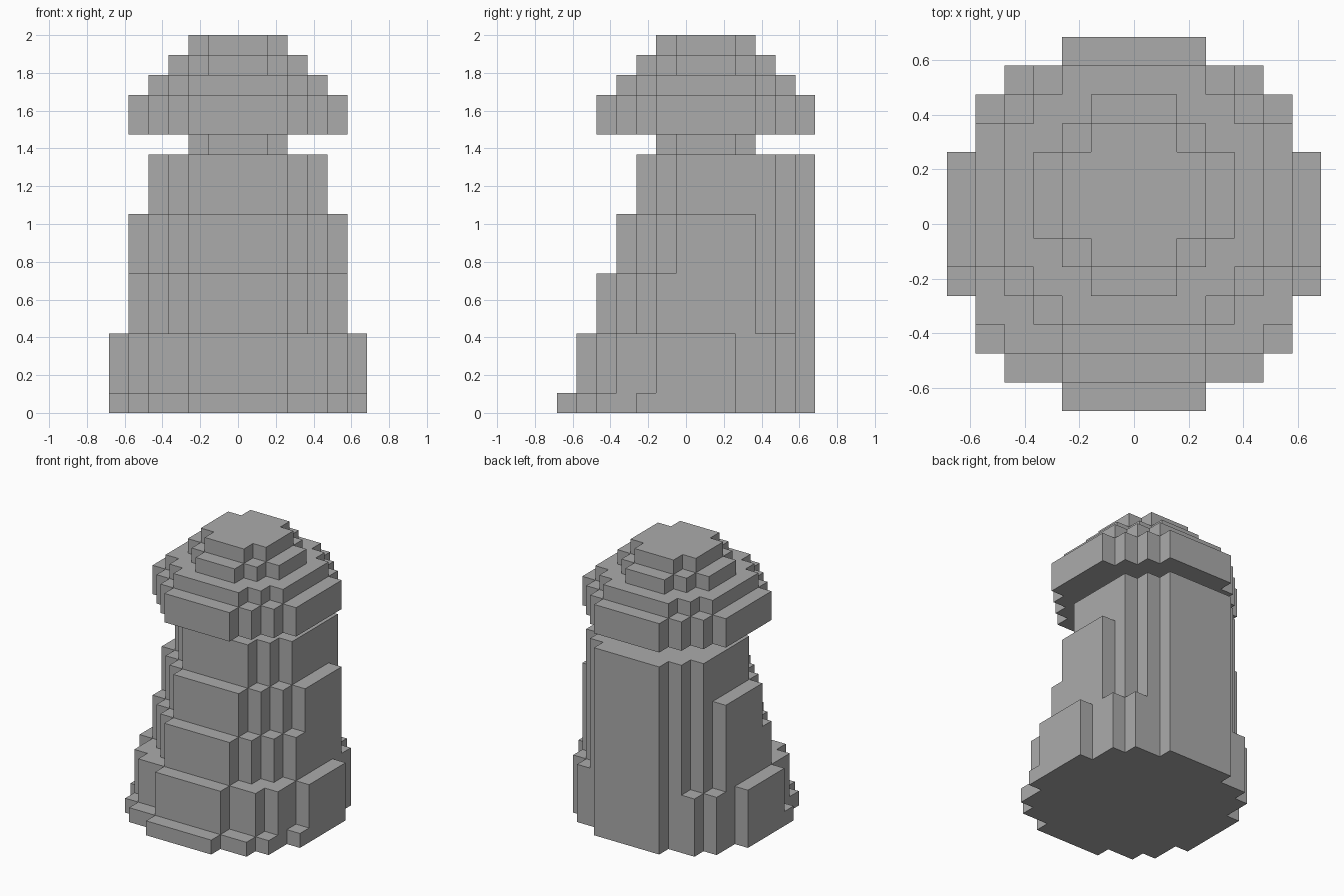
import bpy, bmesh

cube = bpy.data.objects.get("Cube")
if cube:
    bpy.data.objects.remove(cube, do_unlink=True)

U = 2 / 19  # one block

stone = bpy.data.materials.new("grey_stone")
stone.use_nodes = True
GREY = (0.41, 0.41, 0.41, 1)
stone.diffuse_color = GREY
stone.node_tree.nodes["Principled BSDF"].inputs["Base Color"].default_value = GREY

# Stepped round outlines by diameter in blocks: (half width, reach from centre)
DISC = {
    13: [(2.5, 6.5), (4.5, 5.5), (5.5, 4.5), (6.5, 2.5)],
    11: [(2.5, 5.5), (3.5, 4.5), (4.5, 3.5), (5.5, 2.5)],
    9: [(2.5, 4.5), (3.5, 3.5), (4.5, 2.5)],
    7: [(1.5, 3.5), (2.5, 2.5), (3.5, 1.5)],
    5: [(1.5, 2.5), (2.5, 1.5)],
}


def outline(steps, front, back):
    """Closed stepped outline; front and back halves have their own centre."""
    def quarter(centre, sign):
        pts = []
        for i, (w, r) in enumerate(steps):
            if i:
                pts.append((w_prev, centre + sign * r))
            pts.append((w, centre + sign * r))
            w_prev = w
        return pts
    right = quarter(front, -1) + quarter(back, 1)[::-1]
    return right + [(-x, y) for x, y in reversed(right)]


def slab(name, size, front, back, z0, z1):
    bm = bmesh.new()
    pts = outline(DISC[size], front, back)
    base = bm.faces.new([bm.verts.new((x * U, y * U, z0 * U)) for x, y in pts])
    top = bmesh.ops.extrude_face_region(bm, geom=[base], use_keep_orig=True)
    verts = [g for g in top["geom"] if isinstance(g, bmesh.types.BMVert)]
    bmesh.ops.translate(bm, verts=verts, vec=(0, 0, (z1 - z0) * U))
    bmesh.ops.recalc_face_normals(bm, faces=bm.faces)
    mesh = bpy.data.meshes.new(name)
    bm.to_mesh(mesh)
    bm.free()
    mesh.materials.append(stone)
    bpy.context.collection.objects.link(bpy.data.objects.new(name, mesh))


# name, diameter, front centre, back centre, bottom, top
for part in [
    ("foot", 13, 0, 0, 0, 1),
    ("base", 13, 1, 0, 1, 4),
    ("lower_body", 11, 1, 1, 4, 7),
    ("middle_body", 11, 2, 1, 7, 10),
    ("upper_body", 9, 2, 2, 10, 13),
    ("neck", 5, 1, 1, 13, 14),
    ("cap_brim", 11, 1, 1, 14, 16),
    ("cap_lower_step", 9, 1, 1, 16, 17),
    ("cap_upper_step", 7, 1, 1, 17, 18),
    ("cap_top", 5, 1, 1, 18, 19),
]:
    slab(*part)
